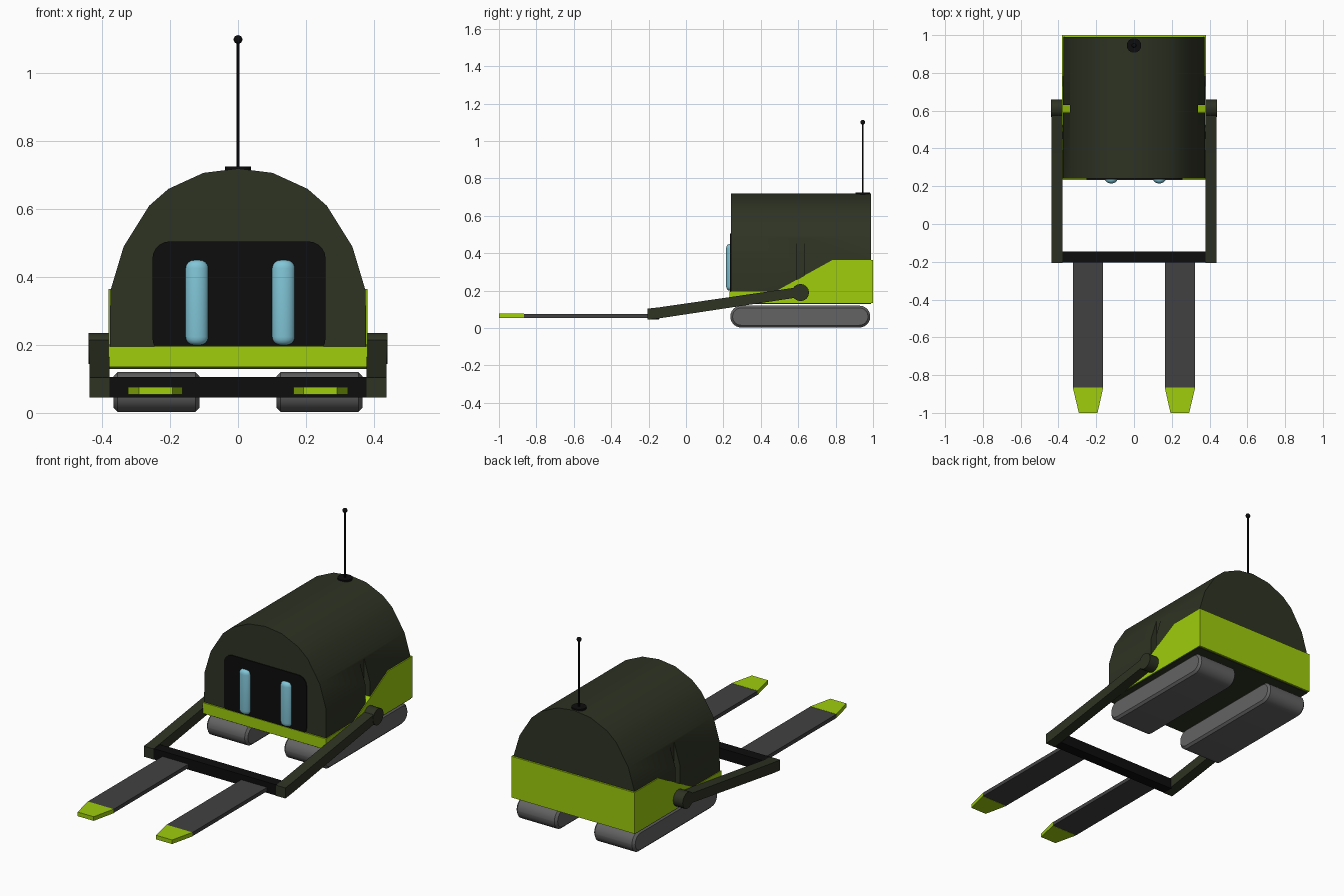
import bpy, bmesh, math
from mathutils import Vector, Matrix

if "Cube" in bpy.data.objects:
    bpy.data.objects.remove(bpy.data.objects["Cube"])


def material(name, r, g, b):
    m = bpy.data.materials.new(name)
    m.diffuse_color = (r, g, b, 1)
    m.use_nodes = True
    m.node_tree.nodes["Principled BSDF"].inputs["Base Color"].default_value = m.diffuse_color
    return m


OLIVE = material("dark_olive", 0.027, 0.033, 0.017)
LIME = material("lime_green", 0.345, 0.61, 0.004)
BLACK = material("black", 0.004, 0.004, 0.004)
STEEL = material("fork_grey", 0.053, 0.053, 0.055)
RUBBER = material("track_grey", 0.125, 0.125, 0.125)
BLUE = material("eye_blue", 0.22, 0.56, 0.68)


def finish(name, bm, mat, bevel=0, segments=1, angle=30):
    """Turn a bmesh into an object, bevel its sharp edges, smooth by angle."""
    bmesh.ops.recalc_face_normals(bm, faces=bm.faces)
    if bevel:
        edges = [e for e in bm.edges if e.calc_face_angle(0) > math.radians(50)]
        bmesh.ops.bevel(bm, geom=edges, offset=bevel, segments=segments,
                        profile=0.5, affect='EDGES')
    me = bpy.data.meshes.new(name)
    bm.to_mesh(me)
    bm.free()
    me.materials.append(mat)
    me.shade_smooth()
    me.set_sharp_from_angle(angle=math.radians(angle))
    ob = bpy.data.objects.new(name, me)
    bpy.context.collection.objects.link(ob)
    return ob


def prism(name, pts, axis, lo, hi, mat, **kw):
    """Extrude a 2D profile along an axis between lo and hi."""
    place = {'x': lambda a, b, t: (t, a, b),
             'y': lambda a, b, t: (a, t, b),
             'z': lambda a, b, t: (a, b, t)}[axis]
    bm = bmesh.new()
    face = bm.faces.new([bm.verts.new(place(a, b, lo)) for a, b in pts])
    out = bmesh.ops.extrude_face_region(bm, geom=[face])
    move = Vector(place(0, 0, hi - lo))
    bmesh.ops.translate(bm, vec=move, verts=[v for v in out['geom']
                                             if isinstance(v, bmesh.types.BMVert)])
    return finish(name, bm, mat, **kw)


def box(name, x, y, z, mat, **kw):
    return prism(name, [(x[0], y[0]), (x[1], y[0]), (x[1], y[1]), (x[0], y[1])],
                 'z', z[0], z[1], mat, **kw)


def cylinder(name, loc, r, depth, mat, axis='z', sides=24, **kw):
    bm = bmesh.new()
    rot = Matrix.Rotation(math.pi / 2, 4, 'Y') if axis == 'x' else Matrix()
    bmesh.ops.create_cone(bm, cap_ends=True, segments=sides, radius1=r, radius2=r,
                          depth=depth, matrix=Matrix.Translation(loc) @ rot)
    return finish(name, bm, mat, **kw)


def rounded(x0, x1, z0, z1, r, n=5):
    """Rounded rectangle outline."""
    pts = []
    for k, (cx, cz) in enumerate([(x1 - r, z1 - r), (x0 + r, z1 - r),
                                  (x0 + r, z0 + r), (x1 - r, z0 + r)]):
        for i in range(n + 1):
            a = math.pi / 2 * (k + i / n)
            pts.append((cx + r * math.cos(a), cz + r * math.sin(a)))
    return pts


# Domed body
half = [(0.378, 0.13), (0.376, 0.36), (0.337, 0.49), (0.262, 0.61),
        (0.205, 0.66), (0.102, 0.707)]
dome = half + [(0, 0.72)] + [(-x, z) for x, z in reversed(half)]
body = prism("body", dome, 'y', 0.24, 0.99, OLIVE)

# Vertical slots in the body sides
for s in (-1, 1):
    cutter = box("slot_cutter", sorted((s * 0.34, s * 0.42)), (0.59, 0.63),
                 (0.2, 0.52), OLIVE)
    cutter.hide_render = True
    mod = body.modifiers.new("slot", 'BOOLEAN')
    mod.operation, mod.solver, mod.object = 'DIFFERENCE', 'EXACT', cutter
    bpy.context.view_layer.objects.active = body
    bpy.ops.object.modifier_apply(modifier=mod.name)
    bpy.data.objects.remove(cutter)
body.data.shade_smooth()
body.data.set_sharp_from_angle(angle=math.radians(30))

# Lime skirt, stepped up toward the back
prism("skirt", [(0.232, 0.135), (0.232, 0.195), (0.48, 0.197), (0.785, 0.365),
                (1.0, 0.365), (1.0, 0.135)], 'x', -0.381, 0.381, LIME)

# Face panel and eyes
prism("face_panel", rounded(-0.252, 0.258, 0.17, 0.505, 0.05), 'y',
      0.235, 0.242, BLACK)
for side, x in (("left", -0.121), ("right", 0.134)):
    eye = cylinder("eye_" + side, (0, 0, 0), 0.034, 0.25, BLUE,
                   bevel=0.024, segments=4, angle=45)
    eye.data.transform(Matrix.Translation((x, 0.24, 0.325))
                       @ Matrix.Diagonal((1, 0.75, 1, 1)))

# Antenna
cylinder("antenna_base", (0, 0.945, 0.719), 0.038, 0.014, BLACK)
cylinder("antenna_rod", (0, 0.945, 0.91), 0.005, 0.39, BLACK, sides=10)
bm = bmesh.new()
bmesh.ops.create_uvsphere(bm, u_segments=12, v_segments=8, radius=0.013,
                          matrix=Matrix.Translation((0, 0.945, 1.1)))
finish("antenna_tip", bm, BLACK, angle=60)

# Crossbar between the arms
box("crossbar", (-0.381, 0.381), (-0.205, -0.145), (0.045, 0.105), BLACK)

# Paired parts: tracks, arms, pivots, forks and tips
for side, s in (("left", -1), ("right", 1)):
    def span(a, b):
        return sorted((s * a, s * b))

    prism("track_" + side, rounded(0.237, 0.985, 0.003, 0.12, 0.058, 6), 'x',
          *span(0.113, 0.367), RUBBER, bevel=0.012)
    prism("arm_" + side, [(-0.207, 0.045), (-0.207, 0.104), (-0.15, 0.11),
                          (0.59, 0.217), (0.61, 0.166), (-0.15, 0.051)], 'x',
          *span(0.379, 0.438), OLIVE)
    cylinder("pivot_" + side, (s * 0.405, 0.612, 0.19), 0.046, 0.07, OLIVE,
             axis='x', sides=16)
    box("fork_" + side, span(0.163, 0.324), (-0.866, -0.2), (0.055, 0.076), STEEL)
    prism("fork_tip_" + side, [(s * 0.163, -0.866), (s * 0.324, -0.866),
                               (s * 0.292, -1.0), (s * 0.193, -1.0)], 'z',
          0.054, 0.077, LIME)
